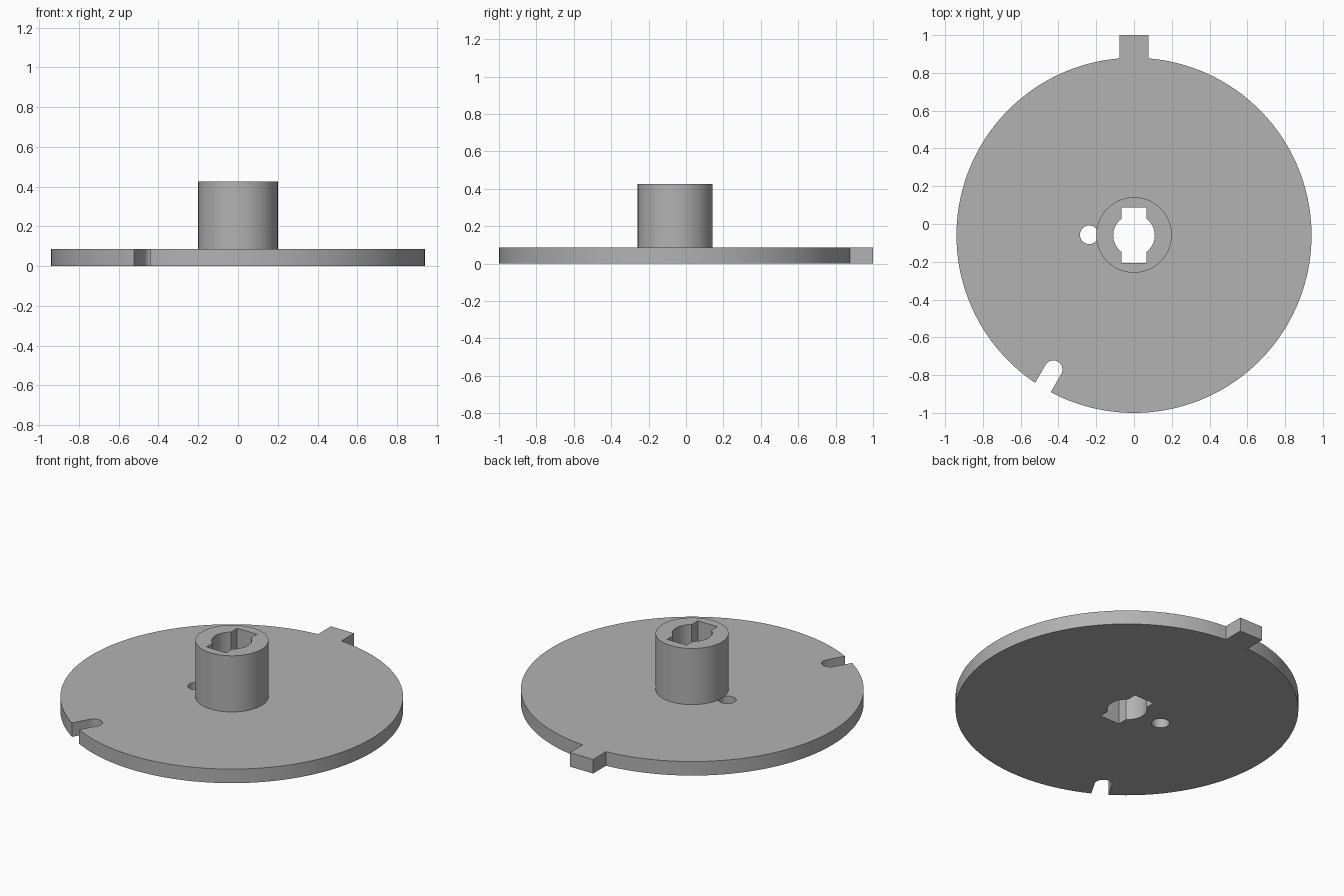
import bpy, math
from math import cos, sin, pi

if "Cube" in bpy.data.objects:
    bpy.data.objects.remove(bpy.data.objects["Cube"])

CY = -0.06          # disc centre in y
PLATE, TOP = 0.085, 0.425

grey = bpy.data.materials.new("plain grey")
grey.diffuse_color = (0.45, 0.45, 0.45, 1)
grey.use_nodes = True
grey.node_tree.nodes["Principled BSDF"].inputs["Base Color"].default_value = grey.diffuse_color


def arc(cx, cy, r, a0, a1, n):
    return [(cx + r * cos(a0 + (a1 - a0) * i / n),
             cy + r * sin(a0 + (a1 - a0) * i / n)) for i in range(n + 1)]


def circle(cx, cy, r, n):
    return arc(cx, cy, r, 0, 2 * pi, n)[:-1]


def prism(name, pts, z0, z1):
    """Closed solid extruded from a counter-clockwise outline."""
    n = len(pts)
    verts = [(x, y, z) for z in (z0, z1) for x, y in pts]
    faces = [tuple(reversed(range(n))), tuple(range(n, 2 * n))]
    faces += [(i, (i + 1) % n, n + (i + 1) % n, n + i) for i in range(n)]
    me = bpy.data.meshes.new(name)
    me.from_pydata(verts, [], faces)
    me.materials.append(grey)
    ob = bpy.data.objects.new(name, me)
    bpy.context.collection.objects.link(ob)
    return ob


def combine(target, other, operation):
    """Apply a boolean and discard the second solid."""
    mod = target.modifiers.new(operation.lower(), 'BOOLEAN')
    mod.operation, mod.solver, mod.object = operation, 'EXACT', other
    bpy.context.view_layer.objects.active = target
    bpy.ops.object.modifier_apply(modifier=mod.name)
    bpy.data.objects.remove(other)


# Disc outline with the square tab at the back
R, TAB = 0.94, 0.078
a = math.acos(TAB / R)
outline = arc(0, CY, R, pi - a, 2 * pi + a, 160) + [(TAB, 1.0), (-TAB, 1.0)]
disc = prism("disc_with_hub", outline, 0, PLATE)

# Round-ended slot in the rim, pointing 30 degrees off the front
sx, sy, sr, t = -0.427, -0.77, 0.048, math.radians(240)
slot = arc(sx, sy, sr, t + pi / 2, t + 3 * pi / 2, 16)
slot += [(x + 0.3 * cos(t), y + 0.3 * sin(t)) for x, y in (slot[-1], slot[0])]
combine(disc, prism("slot_cutter", slot, -0.1, 0.2), 'DIFFERENCE')

# Small hole beside the hub
combine(disc, prism("pin_cutter", circle(-0.237, CY + 0.003, 0.049, 32), -0.1, 0.2), 'DIFFERENCE')

# Hub
combine(disc, prism("hub", circle(0, CY + 0.002, 0.2, 80), PLATE, TOP), 'UNION')

# Bore with two opposite keyways
BR, KX, KY = 0.11, 0.066, 0.147
b = math.acos(KX / BR)
bore = arc(0, CY, BR, -b, b, 16) + [(KX, CY + KY), (-KX, CY + KY)]
bore += arc(0, CY, BR, pi - b, pi + b, 16) + [(-KX, CY - KY), (KX, CY - KY)]
combine(disc, prism("bore_cutter", bore, -0.1, 0.6), 'DIFFERENCE')

# Smooth round walls, sharp edges
disc.select_set(True)
bpy.context.view_layer.objects.active = disc
bpy.ops.object.shade_smooth_by_angle(angle=math.radians(30))
